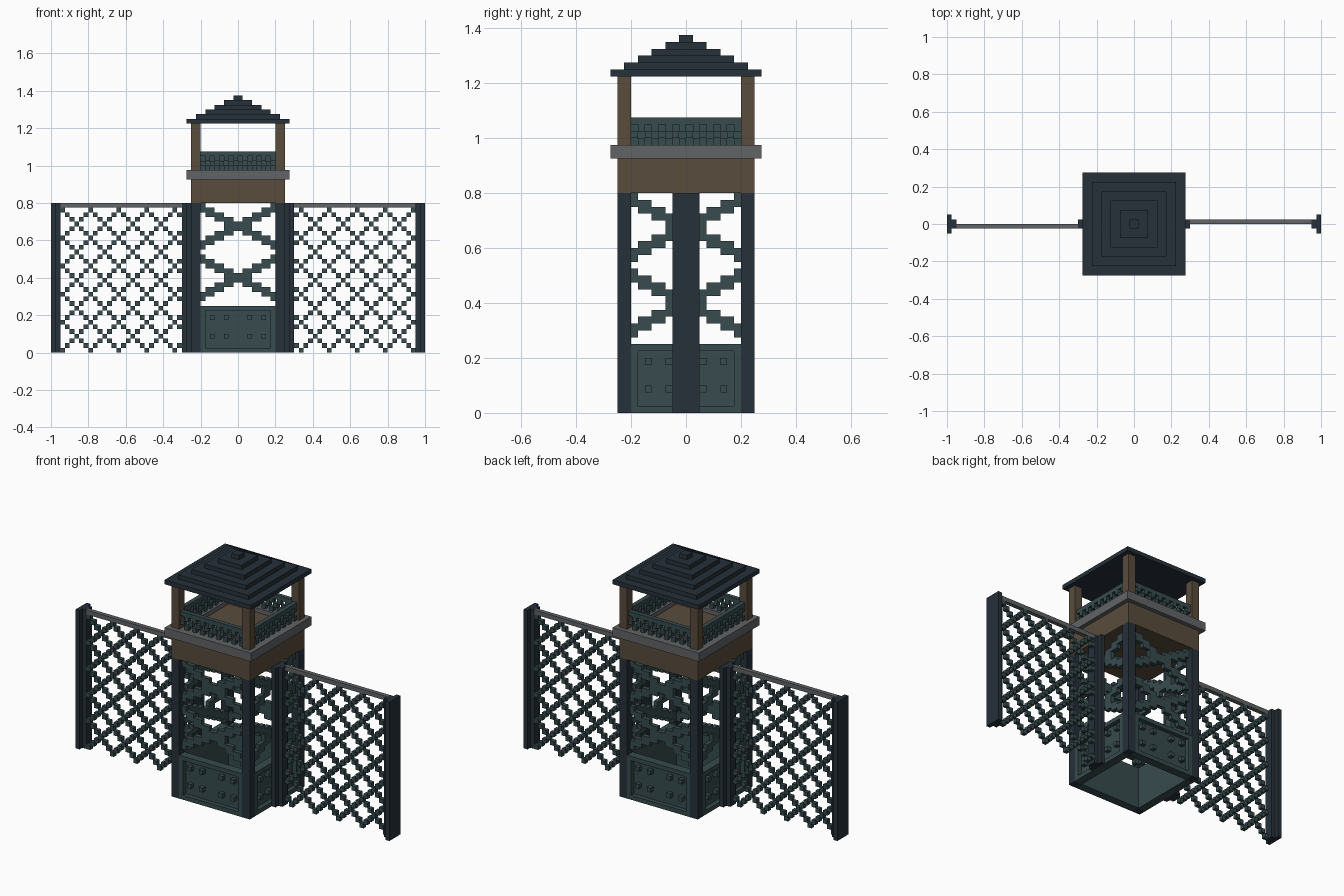
import bpy, bmesh
from math import pi
from mathutils import Matrix, Vector

U = 0.025  # edge length of one block

if "Cube" in bpy.data.objects:
    bpy.data.objects.remove(bpy.data.objects["Cube"])


def material(name, rgb):
    m = bpy.data.materials.new(name)
    m.use_nodes = True
    m.diffuse_color = (*rgb, 1)
    m.node_tree.nodes["Principled BSDF"].inputs["Base Color"].default_value = (*rgb, 1)
    return m


navy = material("dark navy steel", (0.019, 0.030, 0.042))
teal = material("teal iron", (0.038, 0.070, 0.077))
brown = material("brown wood", (0.098, 0.072, 0.045))
grey = material("grey stone", (0.122, 0.126, 0.133))


def build(name, mat, boxes, turns=1):
    """Join boxes (x0, x1, y0, y1, z0, z1 in blocks), repeated around z."""
    bm = bmesh.new()
    for t in range(turns):
        spin = Matrix.Rotation(2 * pi * t / turns, 4, 'Z')
        for x0, x1, y0, y1, z0, z1 in boxes:
            mid = Vector((x0 + x1, y0 + y1, z0 + z1)) * U / 2
            size = Vector((x1 - x0, y1 - y0, z1 - z0)) * U
            place = spin @ Matrix.Translation(mid) @ Matrix.Diagonal((*size, 1))
            bmesh.ops.create_cube(bm, size=1, matrix=place)
    mesh = bpy.data.meshes.new(name)
    bm.to_mesh(mesh)
    bm.free()
    mesh.materials.append(mat)
    obj = bpy.data.objects.new(name, mesh)
    bpy.context.collection.objects.link(obj)
    return obj


# Tower legs
build("tower_legs", navy, [(8, 10, -10, -8, 0, 32)], 4)

# Riveted base walls: panel, raised rim and studs
build("base_panels", teal, [(-8, 8, -9, -8, 0, 10)], 4)
build("base_rims", teal, [(-8, 8, -10, -9, 0, 1), (-8, 8, -10, -9, 9, 10),
                          (-8, -7, -10, -9, 1, 9), (7, 8, -10, -9, 1, 9)], 4)
build("base_studs", teal, [(x, x + 1, -10, -9, z, z + 1)
                           for x in (-6, -3, 2, 5) for z in (3, 7)], 4)

# Two stepped cross braces per side
steps = set()
for middle in (15, 26):
    for slope in (-1, 1):
        for k in range(-4, 5):
            z = middle + slope * k
            steps.add((max(2 * k - 1, -8), min(2 * k + 1, 8), -9, -8, z, z + 2))
build("cross_braces", teal, sorted(steps), 4)

# Cabin base, stone ledge and floor
build("cabin_base", brown, [(-10, 10, -10, 10, 32, 37)])
build("stone_ledge", grey, [(-11, 8, -11, -8, 37, 39)], 4)
build("cabin_floor", brown, [(-8, 8, -8, 8, 37, 38)])

# Cabin posts and railings
build("cabin_posts", brown, [(8, 10, -10, -8, 39, 49)], 4)
build("railing_top", teal, [(-8, 8, -9.5, -8.5, 42, 43)], 4)
build("railing_grille", teal, [(x, x + 1, -9.5, -8.5, z, z + 1)
                               for x in range(-8, 8) for z in range(39, 42)
                               if (x + z) % 2 == 0], 4)

# Stepped roof
build("roof", navy, [(-r, r, -r, r, 49 + i, 50 + i)
                     for i, r in enumerate(range(11, 0, -2))])

# Fence wings: posts, top rail and diagonal lattice
build("fence_posts", navy, [(10, 11, -2, 2, 0, 32), (11, 12, -1, 1, 0, 32),
                            (38, 39, -1, 1, 0, 32), (39, 40, -2, 2, 0, 32)], 2)
build("fence_rails", grey, [(12, 38, 0, 1, 31, 32)], 2)
build("fence_lattice", teal, [(37 - i, 38 - i, 0, 1, j, j + 1)
                              for i in range(26) for j in range(31)
                              if (i + j) % 6 == 0 or (i - j) % 6 == 0], 2)
